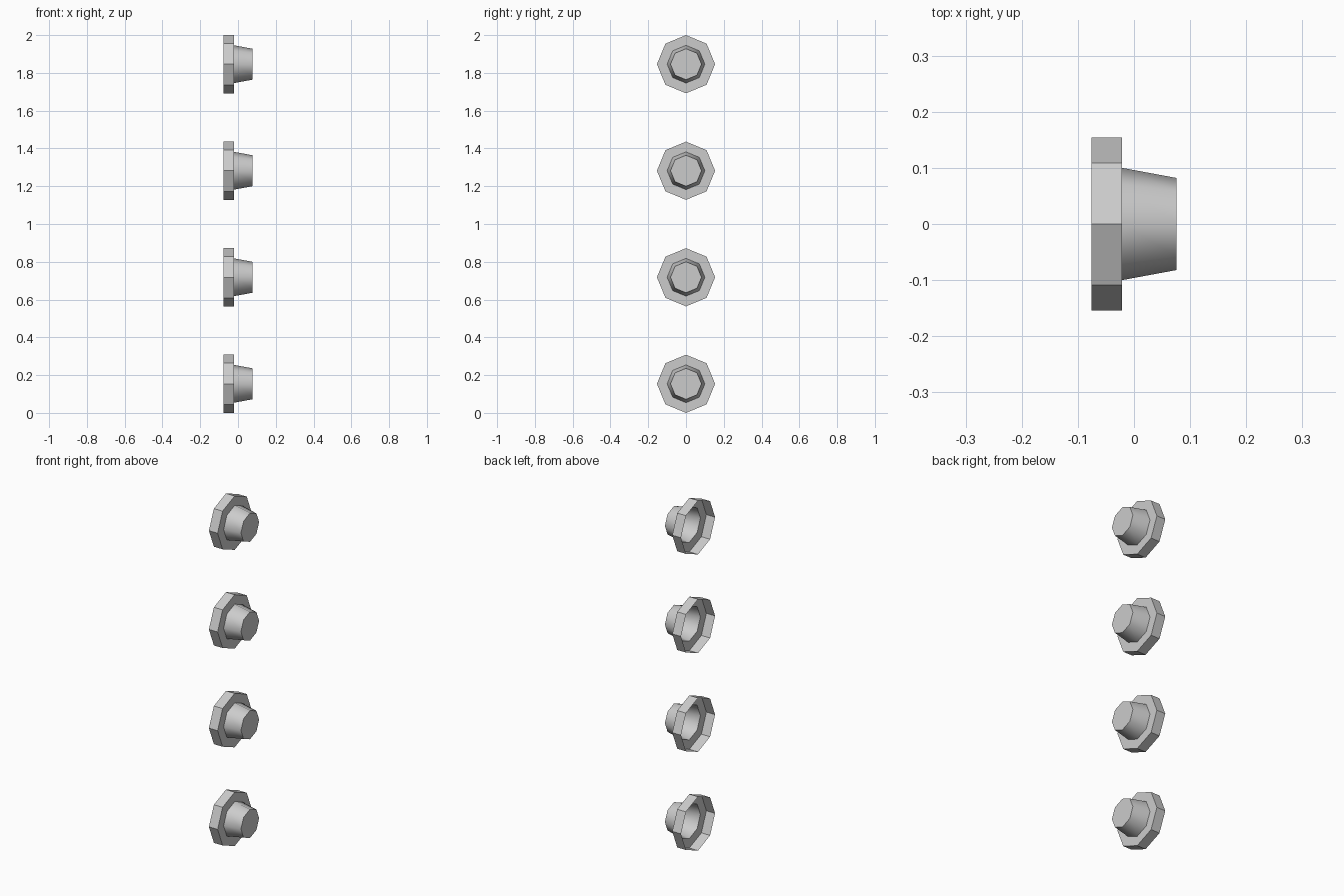
import bpy, bmesh, math

if "Cube" in bpy.data.objects:
    bpy.data.objects.remove(bpy.data.objects["Cube"])

R = 0.154          # flange corner radius
PITCH = 0.564      # vertical spacing
SIDES = 8


def ring(bm, x, r):
    return [bm.verts.new((x, r * math.cos(2 * math.pi * i / SIDES),
                          r * math.sin(2 * math.pi * i / SIDES))) for i in range(SIDES)]


def knob(name, z):
    bm = bmesh.new()
    # open-backed skin: flange rim, annular face, tapered cup (own verts keep creases)
    sections = [((-0.076, R), (-0.021, R), False),
                ((-0.021, R), (-0.021, 0.100), False),
                ((-0.021, 0.100), (0.076, 0.082), True)]
    for a, b, smooth in sections:
        ra, rb = ring(bm, *a), ring(bm, *b)
        for i in range(SIDES):
            j = (i + 1) % SIDES
            f = bm.faces.new((ra[i], ra[j], rb[j], rb[i]))
            f.smooth = smooth
    # end cap
    bm.faces.new(ring(bm, 0.076, 0.082))
    me = bpy.data.meshes.new(name)
    bm.to_mesh(me)
    bm.free()
    ob = bpy.data.objects.new(name, me)
    ob.location.z = z
    bpy.context.collection.objects.link(ob)


for k in range(4):
    knob(f"flanged_cap_{k + 1}", R + k * PITCH)
